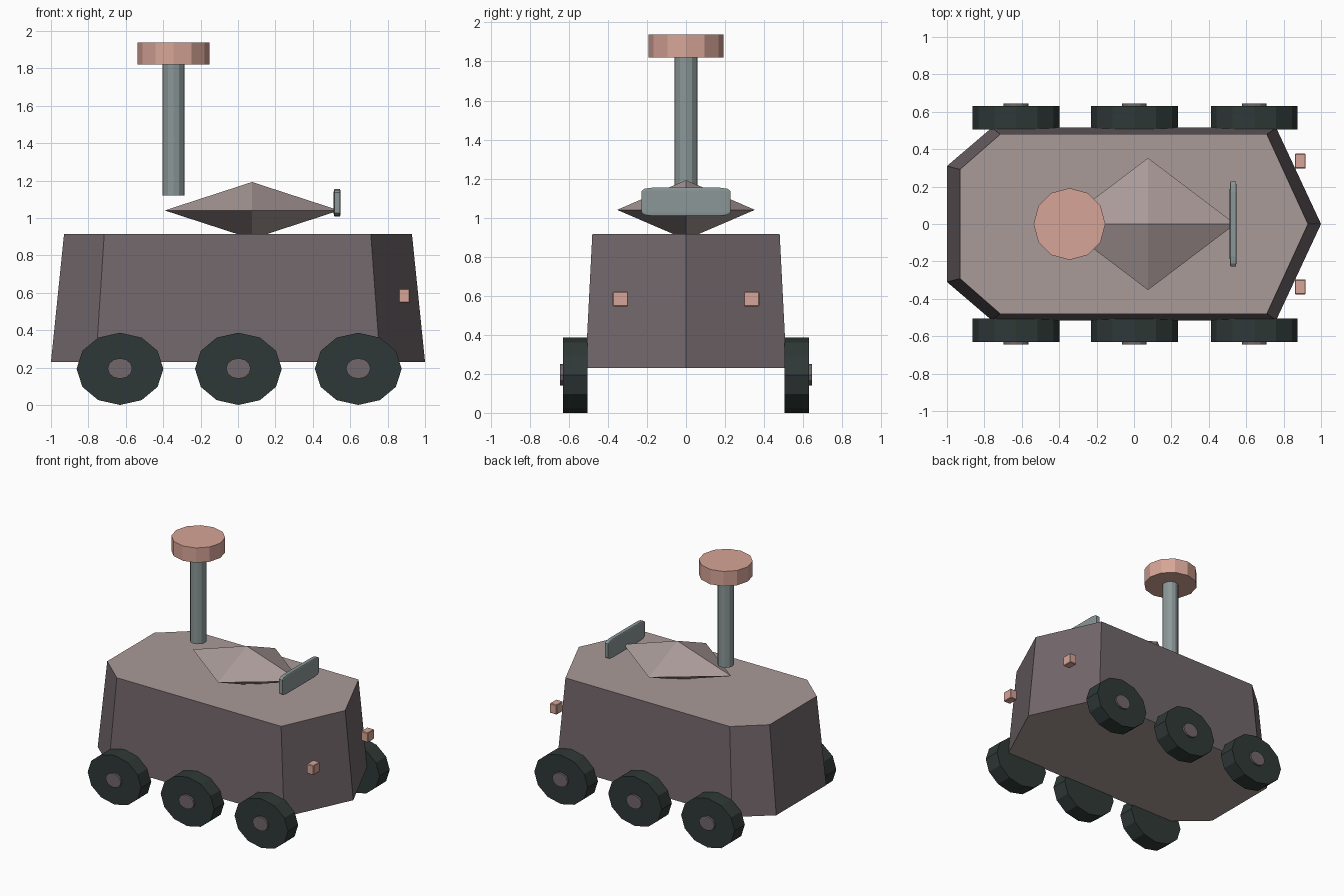
import bpy, bmesh, math
from mathutils import Matrix

if "Cube" in bpy.data.objects:
    bpy.data.objects.remove(bpy.data.objects["Cube"])


def srgb(r, g, b):
    f = lambda c: c / 12.92 if c <= 0.04045 else ((c + 0.055) / 1.055) ** 2.4
    return (f(r / 255), f(g / 255), f(b / 255), 1)


def material(name, *rgb):
    m = bpy.data.materials.new(name)
    m.diffuse_color = srgb(*rgb)
    m.use_nodes = True
    m.node_tree.nodes["Principled BSDF"].inputs["Base Color"].default_value = m.diffuse_color
    return m


deck_mat = material("warm grey deck", 170, 155, 153)
side_mat = material("purple grey sides", 114, 103, 107)
steel_mat = material("steel grey", 139, 151, 151)
tyre_mat = material("dark green tyre", 47, 57, 55)
pink_mat = material("salmon pink", 215, 165, 151)


def make(name, bm, *mats):
    bmesh.ops.recalc_face_normals(bm, faces=bm.faces)
    me = bpy.data.meshes.new(name)
    bm.to_mesh(me)
    bm.free()
    for m in mats:
        me.materials.append(m)
    ob = bpy.data.objects.new(name, me)
    bpy.context.collection.objects.link(ob)
    return ob


def drum(name, loc, rx, ry, depth, mat, rot=Matrix()):
    """Twelve-sided drum; rx and ry are its radii before rotation."""
    bm = bmesh.new()
    bmesh.ops.create_cone(bm, cap_ends=True, segments=12, radius1=1, radius2=1, depth=1)
    bm.transform(Matrix.Translation(loc) @ rot @ Matrix.Diagonal((rx, ry, depth, 1)))
    return make(name, bm, mat)


def soft_box(name, loc, size, bevel, segments, mat):
    """Box bevelled as a unit cube, then stretched."""
    bm = bmesh.new()
    bmesh.ops.create_cube(bm, size=1)
    bmesh.ops.bevel(bm, geom=bm.edges[:], offset=bevel, segments=segments,
                    profile=0.5, affect='EDGES')
    bm.transform(Matrix.Translation(loc) @ Matrix.Diagonal((*size, 1)))
    return make(name, bm, mat)


# Hull: tapered seven-sided body with a pointed nose
half_low = [(1.0, 0), (0.76, 0.515), (-0.76, 0.515), (-1.0, 0.31)]
half_top = [(0.93, 0), (0.71, 0.48), (-0.715, 0.48), (-0.93, 0.292)]
bm = bmesh.new()
rings = []
for half, z in ((half_low, 0.23), (half_top, 0.915)):
    outline = half + [(x, -y) for x, y in reversed(half[1:])]
    rings.append([bm.verts.new((x, y, z)) for x, y in outline])
low, top = rings
bm.faces.new(low)
bm.faces.new(top)
for i in range(len(low)):
    j = (i + 1) % len(low)
    bm.faces.new((low[i], low[j], top[j], top[i]))
hull = make("hull", bm, deck_mat, side_mat)
for p in hull.data.polygons:
    p.material_index = 0 if abs(p.normal.z) > 0.7 else 1

# Solar dish: flat eight-faced diamond resting in the deck
bm = bmesh.new()
bmesh.ops.create_cone(bm, segments=4, radius1=1, radius2=0, depth=1,
                      matrix=Matrix.Translation((0, 0, 0.5)))
tip = bm.verts.new((0, 0, -1))
rim = [e for e in bm.edges if e.is_boundary]
for e in rim:
    bm.faces.new((*e.verts, tip))
bm.transform(Matrix.Translation((0.075, 0, 1.04)) @ Matrix.Diagonal((0.467, 0.353, 0.152, 1)))
make("deck_diamond", bm, deck_mat)

# Mast and its round head
drum("mast", (-0.345, 0, 1.47), 0.059, 0.059, 0.70, steel_mat)
drum("mast_head", (-0.345, 0, 1.879), 0.192, 0.192, 0.116, pink_mat)

# Upright rounded plate at the front of the deck
soft_box("front_plate", (0.53, 0, 1.081), (0.037, 0.456, 0.145), 0.12, 2, steel_mat)

# Wheels with hubs, and headlamps, on both sides
turn = Matrix.Rotation(math.pi / 2, 4, 'X')
for s, side in ((-1, "right"), (1, "left")):
    for x, place in ((-0.631, "rear"), (0.002, "middle"), (0.643, "front")):
        drum(f"{place}_{side}_wheel", (x, s * 0.567, 0.193), 0.232, 0.193, 0.126, tyre_mat, turn)
        drum(f"{place}_{side}_hub", (x, s * 0.592, 0.195), 0.066, 0.055, 0.106, side_mat, turn)
    soft_box(f"{side}_headlamp", (0.889, s * 0.336, 0.583), (0.058, 0.08, 0.076), 0.06, 1, pink_mat)
